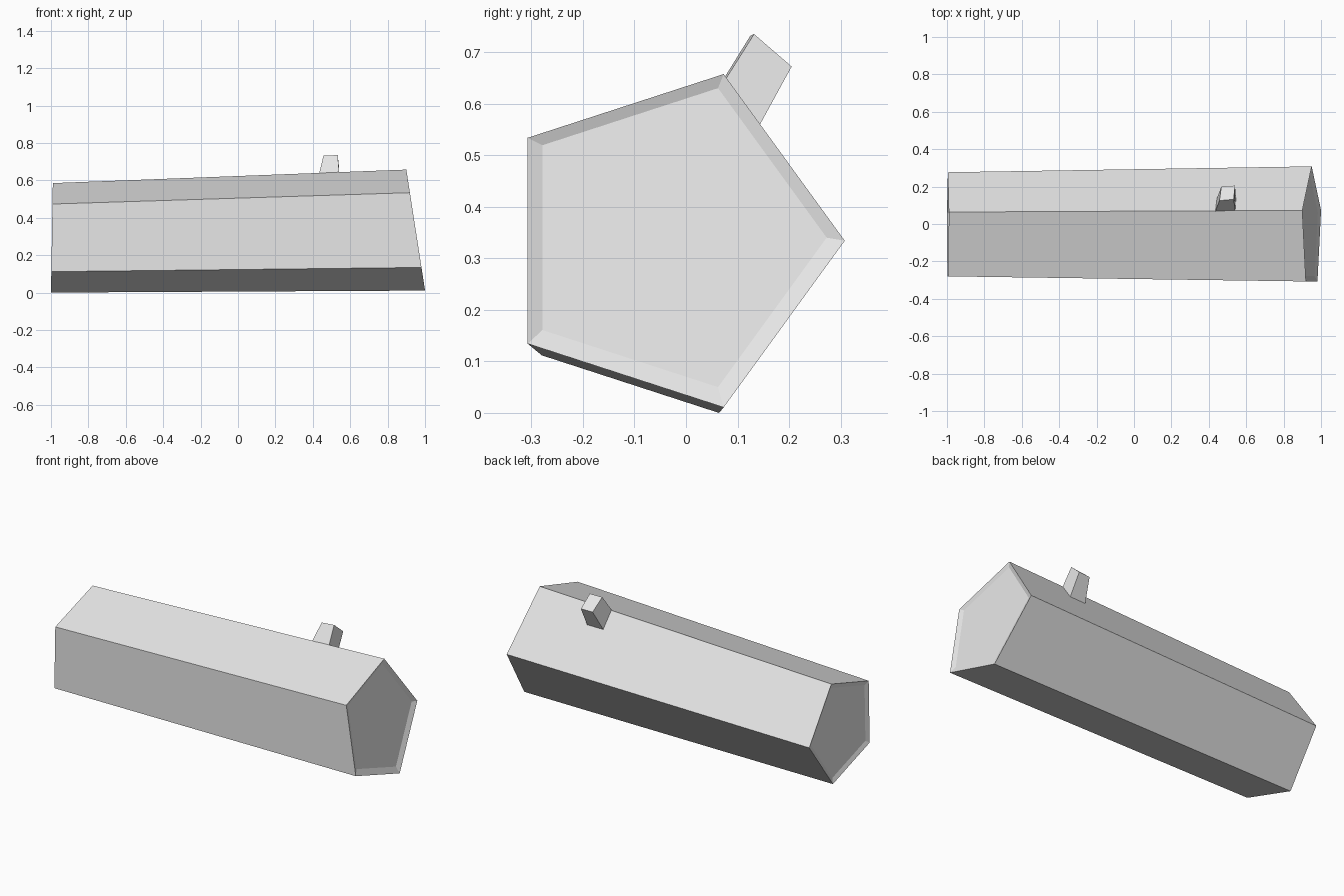
import bpy, bmesh, math
from mathutils import Vector

if "Cube" in bpy.data.objects:
    bpy.data.objects.remove(bpy.data.objects["Cube"])

wood = bpy.data.materials.new("pale grey")
wood.diffuse_color = (0.8, 0.8, 0.8, 1)
wood.use_nodes = True
wood.node_tree.nodes["Principled BSDF"].inputs["Base Color"].default_value = wood.diffuse_color


def make_object(name, bm):
    bmesh.ops.recalc_face_normals(bm, faces=bm.faces)
    mesh = bpy.data.meshes.new(name)
    bm.to_mesh(mesh)
    bm.free()
    mesh.materials.append(wood)
    obj = bpy.data.objects.new(name, mesh)
    bpy.context.collection.objects.link(obj)
    return obj


def pentagon(bm, x, cy, cz, r, slope, shift_z=0.0):
    """Five-sided ring pointing to +y; its plane leans by slope along z."""
    ring = []
    for i in range(5):
        a = math.tau * i / 5
        dz = r * math.sin(a)
        ring.append(bm.verts.new((x + slope * dz, cy + r * math.cos(a), cz + dz + shift_z)))
    return ring


# Log: tapered pentagonal trunk with a very shallow dish in each sawn end
bm = bmesh.new()
rings = [
    pentagon(bm, -0.985, -0.031, 0.2925, 0.277, 0.017),
    pentagon(bm, -0.995, -0.031, 0.2925, 0.3076, 0.017),
    pentagon(bm, 0.95, -0.032, 0.334, 0.34, -0.155),
    pentagon(bm, 0.938, -0.032, 0.334, 0.305, -0.155, 0.006),
]
for a, b in zip(rings, rings[1:]):
    for i in range(5):
        j = (i + 1) % 5
        bm.faces.new((a[i], a[j], b[j], b[i]))
bm.faces.new(rings[0])
bm.faces.new(rings[-1])
make_object("log", bm)

# Branch stub: slightly tapered four-sided peg, rooted inside the log
top = [Vector(p) for p in ((0.457, 0.125, 0.732), (0.533, 0.132, 0.735),
                           (0.54, 0.205, 0.672), (0.467, 0.2, 0.67))]
base = [Vector(p) for p in ((0.435, 0.068, 0.64), (0.541, 0.072, 0.64),
                            (0.546, 0.13, 0.535), (0.44, 0.128, 0.535))]
bm = bmesh.new()
lo = [bm.verts.new(p) for p in base]
hi = [bm.verts.new(p) for p in top]
bm.faces.new(lo)
bm.faces.new(hi)
for i in range(4):
    j = (i + 1) % 4
    bm.faces.new((lo[i], lo[j], hi[j], hi[i]))
make_object("branch_stub", bm)
